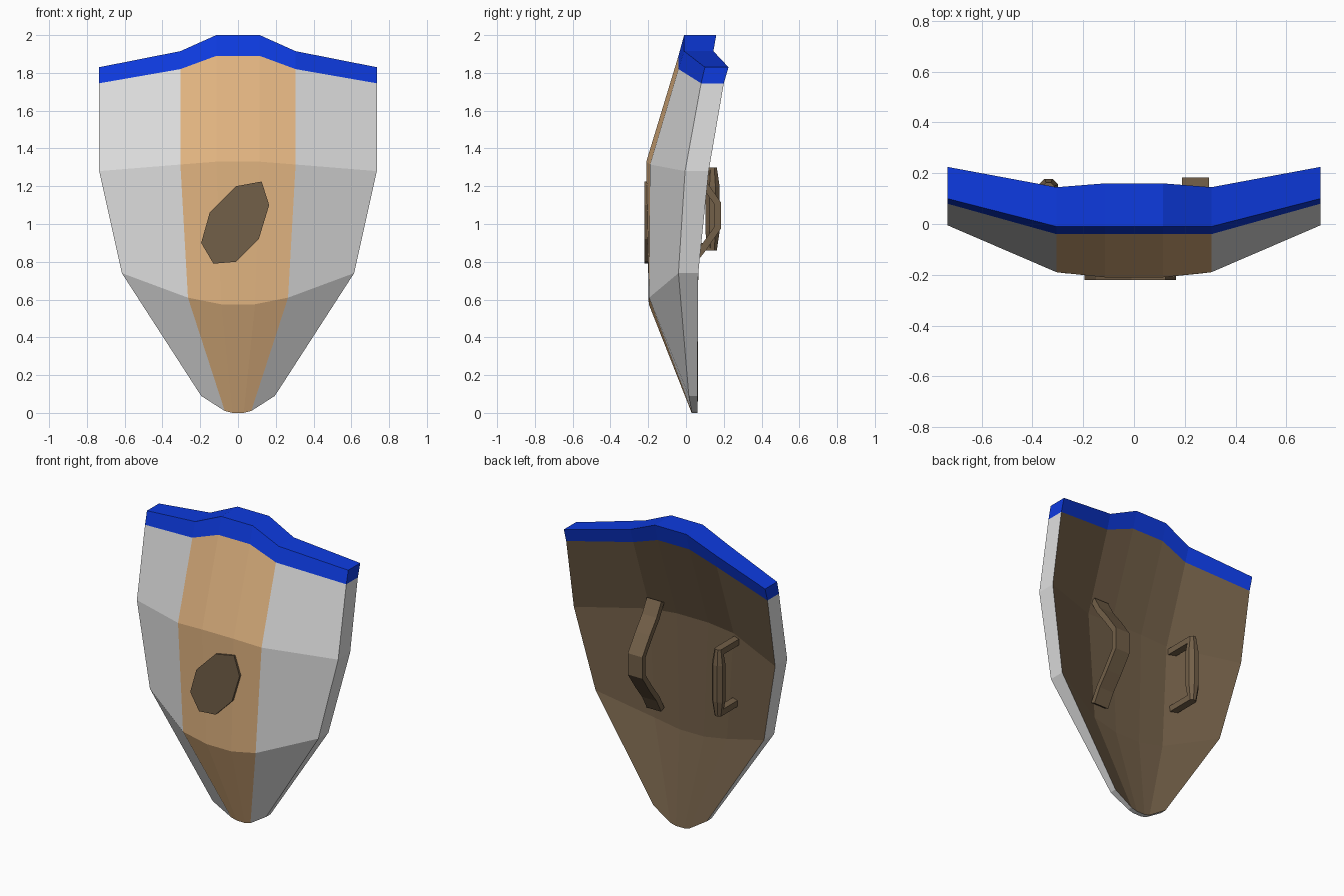
import bpy, bmesh
from math import cos, sin, pi
from mathutils import Vector

cube = bpy.data.objects.get("Cube")
if cube:
    bpy.data.objects.remove(cube, do_unlink=True)


def make_material(name, colour):
    mat = bpy.data.materials.new(name)
    mat.use_nodes = True
    rgba = (*colour, 1)
    mat.diffuse_color = rgba
    mat.node_tree.nodes["Principled BSDF"].inputs["Base Color"].default_value = rgba
    return mat


white = make_material("pale_grey_paint", (.75, .75, .75))
tan = make_material("tan_stripe", (.76, .46, .22))
blue = make_material("blue_trim", (.004, .043, .74))
brown = make_material("dark_brown_wood", (.17, .115, .065))


def make_object(name, bm, materials):
    bmesh.ops.recalc_face_normals(bm, faces=bm.faces)
    mesh = bpy.data.meshes.new(name)
    bm.to_mesh(mesh)
    bm.free()
    for mat in materials:
        mesh.materials.append(mat)
    obj = bpy.data.objects.new(name, mesh)
    bpy.context.collection.objects.link(obj)
    return obj


def skin_rings(bm, rings):
    """Join closed rings of points into a capped tube."""
    loops = [[bm.verts.new(p) for p in ring] for ring in rings]
    count = len(loops[0])
    for a, b in zip(loops, loops[1:]):
        for i in range(count):
            j = (i + 1) % count
            bm.faces.new((a[i], a[j], b[j], b[i]))
    bm.faces.new(loops[0])
    bm.faces.new(loops[-1])


# Half profile, top row to tip: (x, z, front y, back y) for centre, stripe edge, rim
half_rows = [
    [(.115, 2, -.01, .16), (.305, 1.915, -.01, .145), (.735, 1.83, .1, .225)],
    [(.115, 1.89, -.04, .13), (.305, 1.82, -.04, .115), (.735, 1.745, .08, .2)],
    [(.115, 1.33, -.21, -.07), (.305, 1.315, -.19, -.06), (.735, 1.28, -.005, .12)],
    [(.09, .575, -.197, -.06), (.265, .61, -.195, -.05), (.615, .74, -.04, .065)],
    [(.03, 0, .03, .062), (.07, .01, .03, .062), (.195, .09, .015, .06)],
]


def shield_body():
    bm = bmesh.new()
    front, back = [], []
    for half in half_rows:
        row = [(-x, z, f, b) for x, z, f, b in reversed(half)] + half
        front.append([bm.verts.new((x, f, z)) for x, z, f, b in row])
        back.append([bm.verts.new((x, b, z)) for x, z, f, b in row])
    rows, cols = len(front) - 1, len(front[0]) - 1
    WHITE, TAN, BLUE, BROWN = range(4)

    def face(verts, slot):
        bm.faces.new(verts).material_index = slot

    # Front and back panels, with the trim as the first row
    for r in range(rows):
        for c in range(cols):
            stripe = TAN if 0 < c < cols - 1 else WHITE
            for grid, slot in ((front, stripe), (back, BROWN)):
                face((grid[r][c], grid[r][c + 1], grid[r + 1][c + 1], grid[r + 1][c]),
                     BLUE if r == 0 else slot)
        # Side rims
        for c in (0, cols):
            face((front[r][c], front[r + 1][c], back[r + 1][c], back[r][c]),
                 BLUE if r == 0 else WHITE)
    # Top and bottom rims
    for c in range(cols):
        for r, slot in ((0, BLUE), (rows, WHITE)):
            face((front[r][c], front[r][c + 1], back[r][c + 1], back[r][c]), slot)
    make_object("shield_body", bm, [white, tan, blue, brown])


def front_boss():
    outline = [(-.01, 1.2), (.125, 1.225), (.165, 1.1), (.11, .92),
               (-.01, .8), (-.13, .79), (-.195, .9), (-.15, 1.06)]
    bm = bmesh.new()
    skin_rings(bm, [[(x, y, z) for x, z in outline] for y in (-.22, -.17)])
    make_object("front_boss", bm, [brown])


def arm_strap():
    # Arched path as (height from middle, y), mirrored below the middle
    upper = [(.355, -.03), (.265, .02), (.175, .09), (.065, .167)]
    path = [Vector((.243, y, 1.045 + h)) for h, y in upper]
    path += [Vector((.243, y, 1.045 - h)) for h, y in reversed(upper)]
    across = Vector((.053, 0, 0))
    rings = []
    for i, point in enumerate(path):
        along = path[min(i + 1, len(path) - 1)] - path[max(i - 1, 0)]
        out = along.cross(across).normalized() * .018
        rings.append([point - across - out, point + across - out,
                      point + across + out, point - across + out])
    bm = bmesh.new()
    skin_rings(bm, rings)
    make_object("arm_strap", bm, [brown])


def hand_grip():
    x, y, z = -.337, .14, 1.08
    # Barrel swelling towards its middle
    bm = bmesh.new()
    sides = 8
    skin_rings(bm, [[(x + r * cos(2 * pi * (i + .5) / sides),
                      y + r * sin(2 * pi * (i + .5) / sides), z + h)
                     for i in range(sides)]
                    for h, r in ((-.22, .025), (-.12, .041), (.12, .041), (.22, .025))])
    make_object("grip_barrel", bm, [brown])
    # Posts joining the barrel to the back panel
    for name, side in (("upper", 1), ("lower", -1)):
        bm = bmesh.new()
        mid, w, t = z + side * .2, .024, .02
        skin_rings(bm, [[(x - w, d, mid - t), (x + w, d, mid - t),
                         (x + w, d, mid + t), (x - w, d, mid + t)]
                        for d in (-.08, y)])
        make_object(name + "_grip_post", bm, [brown])


shield_body()
front_boss()
arm_strap()
hand_grip()
